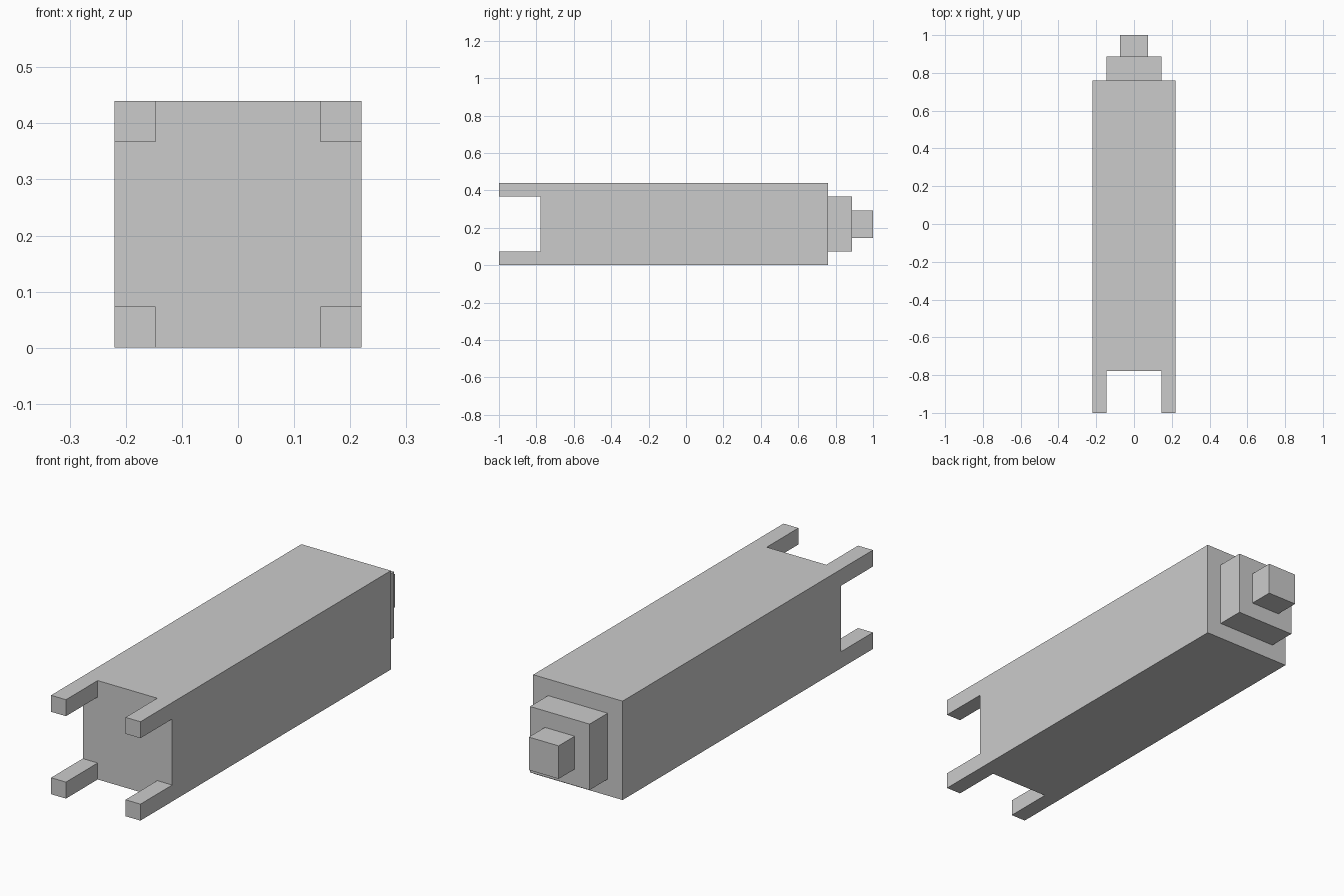
import bpy
import bmesh
from mathutils import Vector

if "Cube" in bpy.data.objects:
    bpy.data.objects.remove(bpy.data.objects["Cube"])

HALF = 0.22          # half width of the body
STEP = HALF / 3      # width of a prong, and of each step at the back
MID = HALF           # height of the long axis
PRONG_END, BODY_FRONT, BODY_BACK, COLLAR_BACK, TIP_BACK = -1.0, -0.777, 0.76, 0.887, 1.0


def box(name, lo, hi):
    """Axis-aligned box between two corners."""
    lo, hi = Vector(lo), Vector(hi)
    bm = bmesh.new()
    bmesh.ops.create_cube(bm, size=1)
    bmesh.ops.scale(bm, vec=hi - lo, verts=bm.verts)
    mesh = bpy.data.meshes.new(name)
    bm.to_mesh(mesh)
    bm.free()
    obj = bpy.data.objects.new(name, mesh)
    obj.location = (lo + hi) / 2
    bpy.context.collection.objects.link(obj)
    return obj


def centred_block(name, half, y0, y1):
    """Square block on the long axis."""
    return box(name, (-half, y0, MID - half), (half, y1, MID + half))


# Main body and the two stepped blocks at the back
centred_block("body", HALF, BODY_FRONT, BODY_BACK)
centred_block("back_collar", 2 * STEP, BODY_BACK, COLLAR_BACK)
centred_block("back_tip", STEP, COLLAR_BACK, TIP_BACK)

# Four corner prongs at the front
for side, x in (("left", -HALF), ("right", HALF - STEP)):
    for level, z in (("lower", 0), ("upper", 2 * HALF - STEP)):
        box(f"{level}_{side}_prong", (x, PRONG_END, z), (x + STEP, BODY_FRONT, z + STEP))
